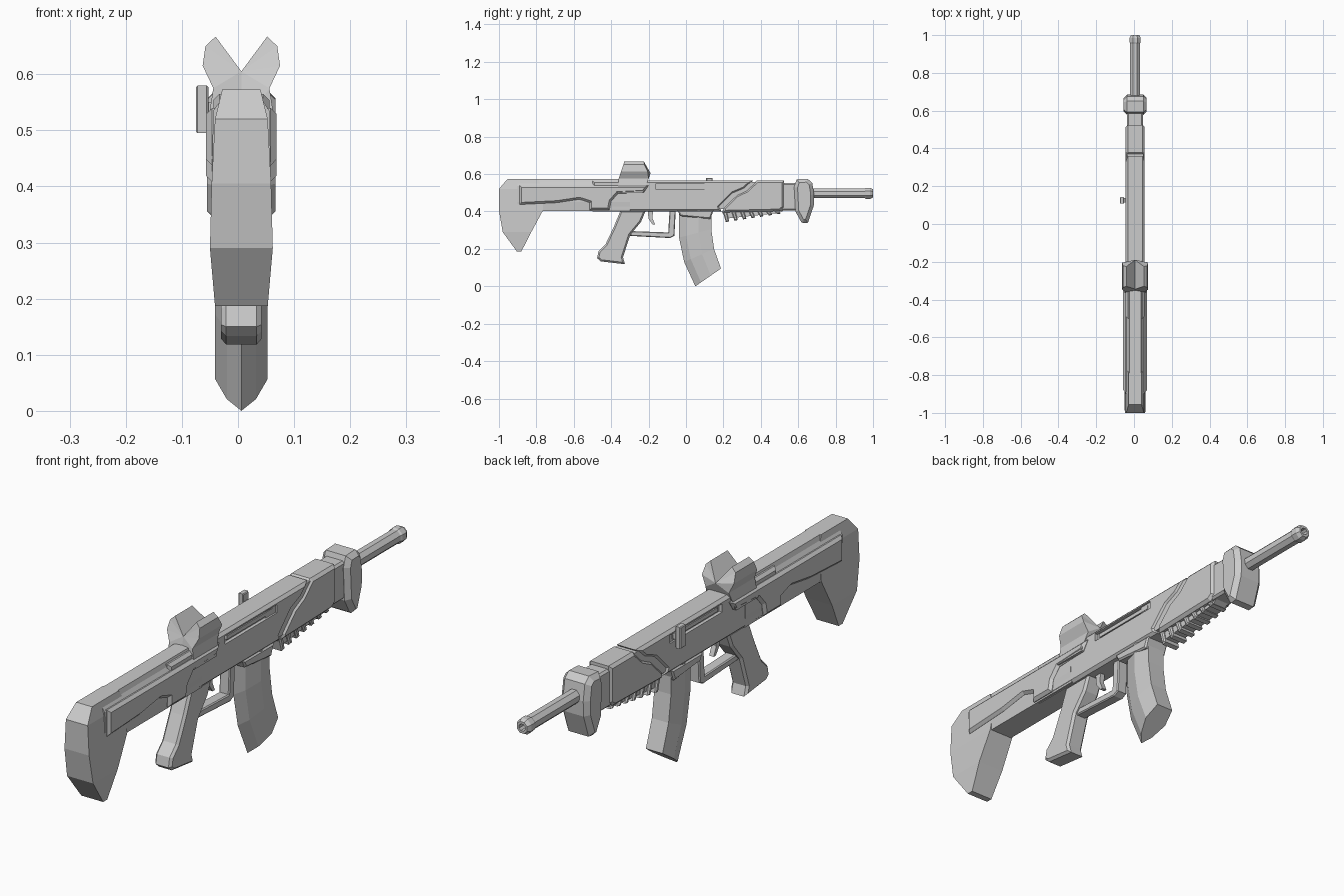
import bpy, bmesh, math

if "Cube" in bpy.data.objects:
    bpy.data.objects.remove(bpy.data.objects["Cube"])

CX = 0.006  # the body sits slightly off centre because of the side handle


def loft(name, rings, bevel=0.0):
    """Skin equal-length point rings, cap both ends, optionally chamfer the caps."""
    bm = bmesh.new()
    vs = [[bm.verts.new((x + CX, y, z)) for x, y, z in r] for r in rings]
    n = len(rings[0])
    for a, b in zip(vs, vs[1:]):
        for i in range(n):
            j = (i + 1) % n
            bm.faces.new((a[i], a[j], b[j], b[i]))
    caps = [bm.faces.new(vs[0]), bm.faces.new(vs[-1])]
    bmesh.ops.recalc_face_normals(bm, faces=bm.faces[:])
    if bevel:
        edges = list({e for f in caps for e in f.edges})
        bmesh.ops.bevel(bm, geom=edges, offset=bevel, segments=1, affect='EDGES')
    bmesh.ops.triangulate(bm, faces=[f for f in bm.faces if len(f.verts) > 4])
    me = bpy.data.meshes.new(name)
    bm.to_mesh(me)
    bm.free()
    ob = bpy.data.objects.new(name, me)
    bpy.context.collection.objects.link(ob)
    return ob


def slab(name, profile, hw, bevel=0.0, x0=0.0):
    """Side-view (y, z) outline given thickness across x."""
    return loft(name, [[(x0 + s * hw, y, z) for y, z in profile] for s in (-1, 1)], bevel)


def box(y0, y1, z0, z1):
    return [(y0, z0), (y1, z0), (y1, z1), (y0, z1)]


# Butt stock: sections by height (z, rear y, front y, half width)
butt = [(.187, -.905, -.88, .047), (.29, -.98, -.827, .056), (.405, -1, -.765, .053),
        (.52, -1, -.765, .047), (.573, -.955, -.79, .034)]
loft('butt_stock', [[(-w, a, z), (w, a, z), (w, b, z), (-w, b, z)] for z, a, b, w in butt])

# Stock beam with chamfered top ridge
beam = [(-.048, .402), (.048, .402), (.052, .45), (.05, .535), (.036, .555), (.03, .573),
        (-.03, .573), (-.036, .555), (-.05, .535), (-.052, .45)]
loft('stock_beam', [[(x, y, z) for x, z in beam] for y in (-.9, -.3)])

# Raised side panel along the stock
slab('stock_side_panel', [(-.89, .54), (-.89, .437), (-.69, .447), (-.57, .465), (-.515, .447),
                          (-.515, .408), (-.41, .408), (-.40, .455), (-.365, .495),
                          (-.225, .502), (-.2, .54)], .063, .011)

# Receiver with kinked slanted front edge
receiver = slab('receiver', [(-.5, .40), (.19, .40), (.18, .425), (.25, .495), (.31, .52),
                             (.36, .565), (-.5, .565)], .05, .011)
slab('receiver_core', [(.1, .41), (.5, .42), (.5, .557), (.1, .557)], .043)

# Ejection slot cut into both sides
cutter = bpy.data.meshes.new('slot_cutter')
bm = bmesh.new()
for s in (-1, 1):
    r = bmesh.ops.create_cube(bm, size=1)['verts']
    bmesh.ops.scale(bm, vec=(.03, .32, .032), verts=r)
    bmesh.ops.translate(bm, vec=(CX + s * .052, 0, .533), verts=r)
bm.to_mesh(cutter)
bm.free()
cut = bpy.data.objects.new('slot_cutter', cutter)
bpy.context.collection.objects.link(cut)
cut.hide_render = True
cut.hide_viewport = True
cut.display_type = 'WIRE'
mod = receiver.modifiers.new('slot', 'BOOLEAN')
mod.operation = 'DIFFERENCE'
mod.object = cut
slab('bolt_cover', box(-.14, .14, .526, .541), .045)

# Charging handle on the left
slab('handle_stem', box(.115, .137, .525, .55), .018, x0=-.056)
slab('handle_plate', box(.108, .142, .495, .58), .011, .003, x0=-.07)

# Sight: V-notched block, points (x, z, rear y, front y)
half = [(.062, .5, -.365, -.23), (.05, .575, -.36, -.2), (.069, .615, -.347, -.205),
        (.064, .65, -.335, -.222), (.046, .667, -.33, -.225)]
sec = [(0, .5, -.365, -.23)] + half + [(0, .605, -.345, -.19)]
sec += [(-x, z, a, b) for x, z, a, b in reversed(half)]
loft('sight', [[(x, a, z) for x, z, a, b in sec], [(x, b, z) for x, z, a, b in sec]])

# Handguard, collar and front cap
slab('handguard', [(.2, .395), (.5, .402), (.525, .42), (.525, .565), (.378, .565),
                   (.325, .515), (.27, .488), (.2, .42)], .05, .011)
slab('handguard_collar', box(.5, .61, .405, .553), .042, .008)
slab('front_cap', [(.585, .40), (.615, .345), (.625, .337), (.652, .34), (.683, .43), (.685, .49),
                   (.675, .553), (.65, .575), (.592, .572), (.578, .53)], .061, .018)

# Slanted rail and ribs beneath the handguard
slab('under_rail', [(.19, .40), (.215, .362), (.5, .392), (.53, .41)], .028)
for i in range(7):
    y = .195 + i * .046
    z = .343 + i * .007
    slab(f'rail_rib_{i + 1}', [(y, .405), (y + .018, z), (y + .036, z + .004), (y + .022, .405)],
         .037, .005)

# Barrel with flared, hollow muzzle
tube = [(.6, .028), (.955, .028), (.962, .032), (.985, .032), (1, .024), (1, .014), (.95, .014)]
loft('barrel', [[(r * math.cos(math.pi * (k + .5) / 4), y, .497 + r * math.sin(math.pi * (k + .5) / 4))
                 for k in range(8)] for y, r in tube])

# Curved magazine with wedge-shaped rear: (rear y, rear z, front y, front z)
path = [(-.037, .41, .135, .41), (-.037, .26, .135, .305), (-.01, .13, .15, .2), (.05, 0, .187, .095)]
wedge = [(0, 0), (.22, .026), (.6, .047), (1, .036), (1, -.036), (.6, -.047), (.22, -.026)]
loft('magazine', [[(w, a + (c - a) * t, b + (d - b) * t) for t, w in wedge] for a, b, c, d in path])
slab('magazine_well', [(-.045, .405), (-.03, .375), (.13, .36), (.147, .405)], .049, .006)

# Pistol grip
slab('grip', [(-.35, .405), (-.385, .32), (-.43, .225), (-.468, .187), (-.475, .15), (-.455, .133),
              (-.326, .118), (-.337, .155), (-.298, .275), (-.24, .345), (-.215, .405)], .036, .009)

# Trigger guard and trigger
slab('trigger_guard', [(-.31, .27), (-.085, .258), (-.062, .27), (-.055, .405), (-.088, .405),
                       (-.095, .288), (-.29, .295)], .022, .004)
slab('trigger', [(-.205, .405), (-.2, .36), (-.178, .33), (-.165, .33), (-.18, .365), (-.175, .405)], .01)
